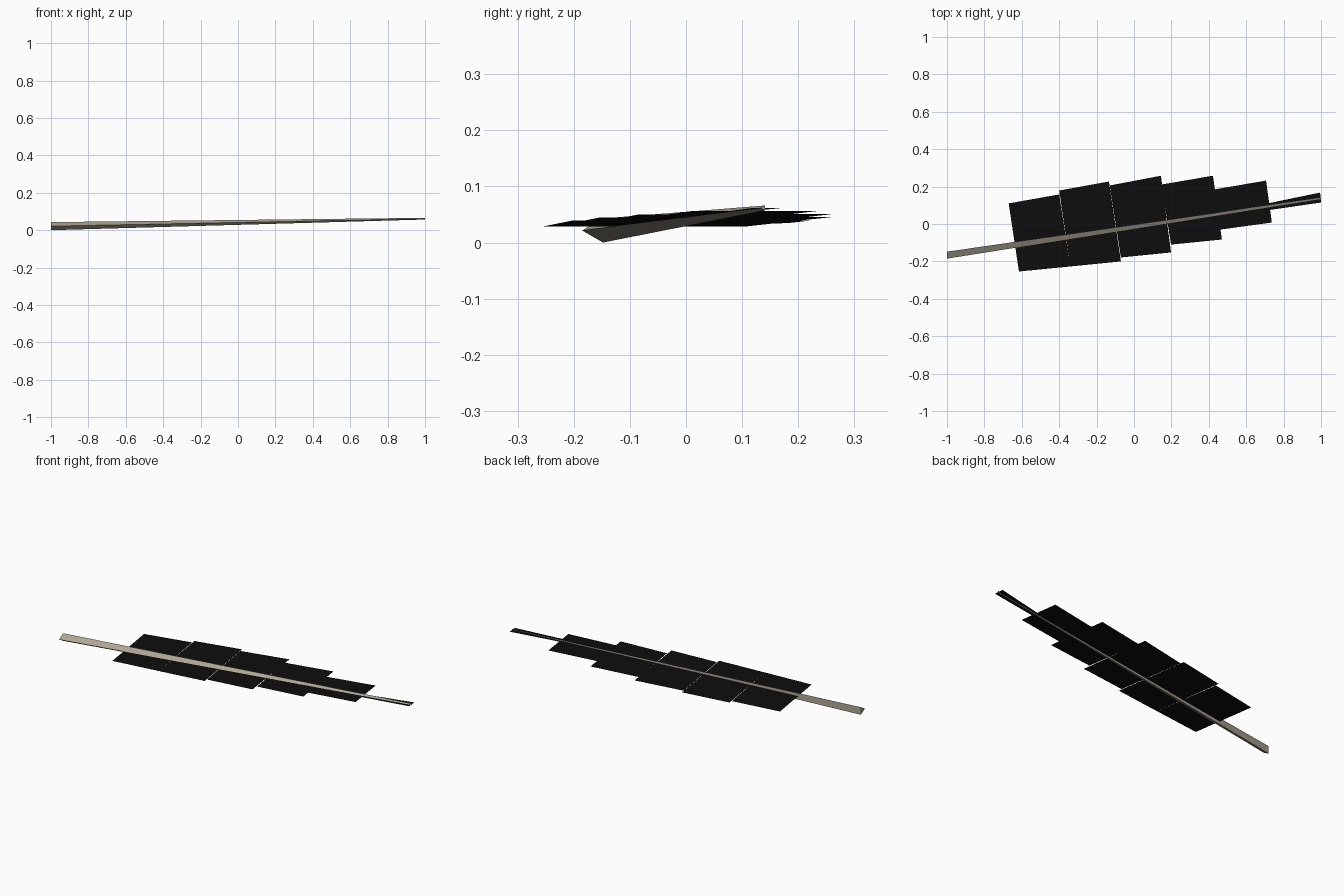
import bpy
import bmesh
from mathutils import Vector

if "Cube" in bpy.data.objects:
    bpy.data.objects.remove(bpy.data.objects["Cube"])


def material(name, color):
    m = bpy.data.materials.new(name)
    m.diffuse_color = (*color, 1)
    m.use_nodes = True
    m.node_tree.nodes["Principled BSDF"].inputs["Base Color"].default_value = m.diffuse_color
    return m


def add_mesh(name, bm, mat):
    me = bpy.data.meshes.new(name)
    bm.to_mesh(me)
    bm.free()
    me.materials.append(mat)
    ob = bpy.data.objects.new(name, me)
    bpy.context.collection.objects.link(ob)
    return ob


tan = material("quill_tan", (0.42, 0.38, 0.30))
black = material("vane_black", (0.004, 0.004, 0.004))

# Quill: three-sided tapered rod with a vertical back face
bm = bmesh.new()


def triangle(x, back_y, mid_z, side):
    h = side * 0.866
    return [bm.verts.new(p) for p in ((x, back_y - h, mid_z),
                                      (x, back_y, mid_z - side / 2),
                                      (x, back_y, mid_z + side / 2))]


a = triangle(-1.0, -0.148, 0.0215, 0.043)
b = triangle(1.0, 0.141, 0.0615, 0.009)
bm.faces.new(a)
bm.faces.new(b[::-1])
for i in range(3):
    j = (i + 1) % 3
    bm.faces.new((a[i], b[i], b[j], a[j]))
bmesh.ops.recalc_face_normals(bm, faces=bm.faces)
add_mesh("quill", bm, tan)

# Vane: stepped flat pieces on one gently rising plane
# Corners: back left, back right, front right, front left
pieces = [
    ((-.67, .11), (-.40, .158), (-.34, -.227), (-.615, -.254)),
    ((-.40, .179), (-.134, .227), (-.07, -.20), (-.34, -.227)),
    ((-.13, .206), (.144, .258), (.198, -.152), (-.07, -.179)),
    ((.147, .211), (.422, .258), (.47, -.083), (.198, -.11)),
    ((.425, .184), (.706, .232), (.737, .008), (.46, -.03)),
    ((.715, .11), (.995, .168), (1.0, .115), (.725, .075)),
]


def on_plane(x, y):
    along = x * 0.988 + y * 0.156
    return Vector((x, y, 0.0415 + 0.0195 * along))


for n, corners in enumerate(pieces, 1):
    bm = bmesh.new()
    bm.faces.new([bm.verts.new(on_plane(*c)) for c in reversed(corners)])
    add_mesh(f"vane_piece_{n}", bm, black)
